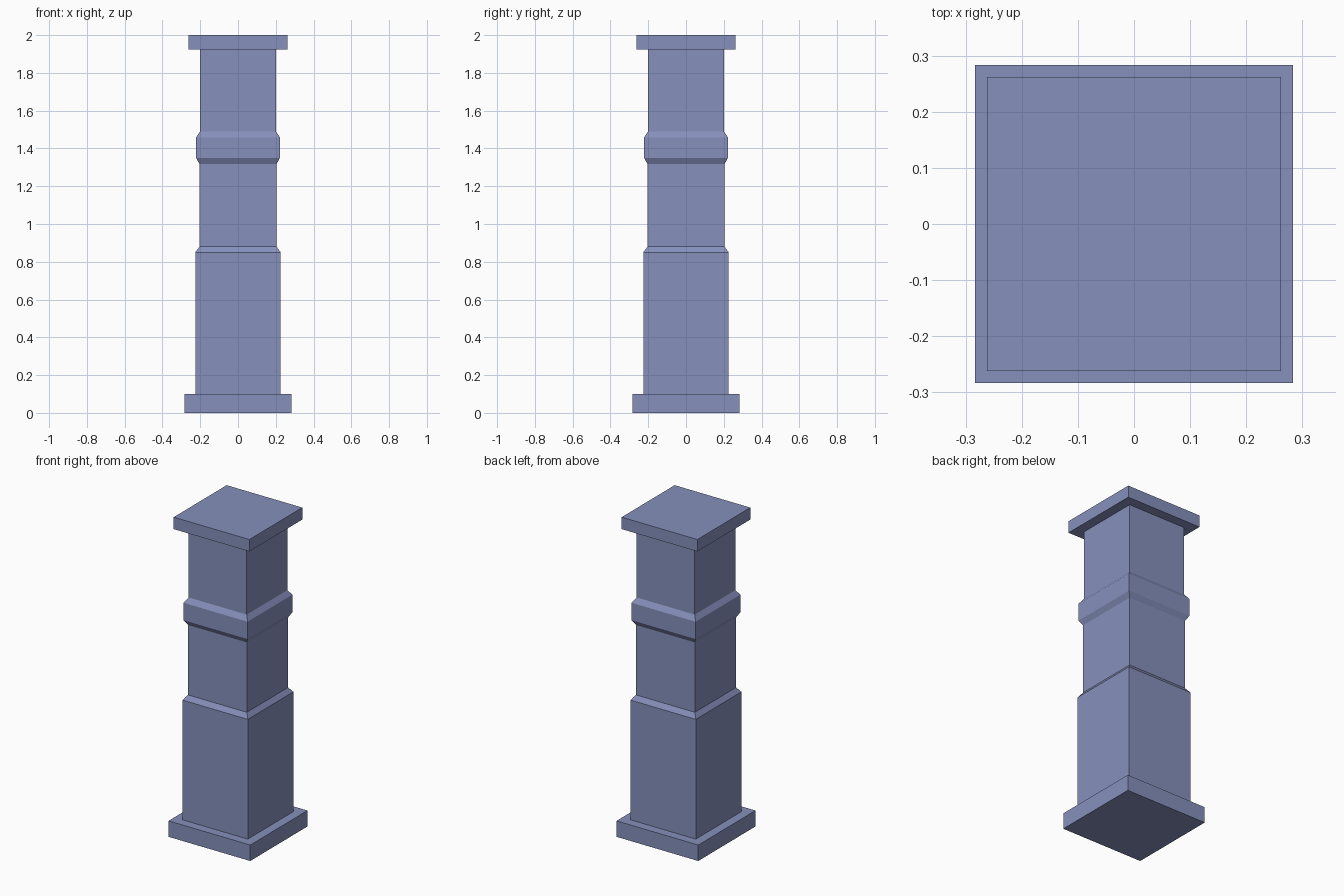
import bpy
import bmesh

if "Cube" in bpy.data.objects:
    bpy.data.objects.remove(bpy.data.objects["Cube"])

# Slate blue paint shared by all parts
paint = bpy.data.materials.new("slate_blue")
paint.diffuse_color = (0.24, 0.28, 0.50, 1.0)
paint.use_nodes = True
paint.node_tree.nodes["Principled BSDF"].inputs["Base Color"].default_value = paint.diffuse_color


def square_loft(name, sections):
    """Closed square solid through (half_width, z) sections."""
    bm = bmesh.new()
    rings = []
    for h, z in sections:
        rings.append([bm.verts.new((sx * h, sy * h, z))
                      for sx, sy in ((-1, -1), (1, -1), (1, 1), (-1, 1))])
    for a, b in zip(rings, rings[1:]):
        for i in range(4):
            j = (i + 1) % 4
            bm.faces.new((a[i], a[j], b[j], b[i]))
    bm.faces.new(rings[0][::-1])
    bm.faces.new(rings[-1])
    mesh = bpy.data.meshes.new(name)
    bm.to_mesh(mesh)
    bm.free()
    mesh.materials.append(paint)
    obj = bpy.data.objects.new(name, mesh)
    bpy.context.collection.objects.link(obj)
    return obj


# Base slab
square_loft("base_plinth", [(0.283, 0.0), (0.283, 0.10)])

# Shaft: thick lower block, chamfered step, raised collar, upper block
square_loft("pillar_shaft", [
    (0.226, 0.10), (0.226, 0.85), (0.204, 0.88),
    (0.204, 1.318), (0.222, 1.35), (0.222, 1.459),
    (0.201, 1.49), (0.201, 1.925),
])

# Top slab
square_loft("cap_slab", [(0.262, 1.925), (0.262, 2.0)])
